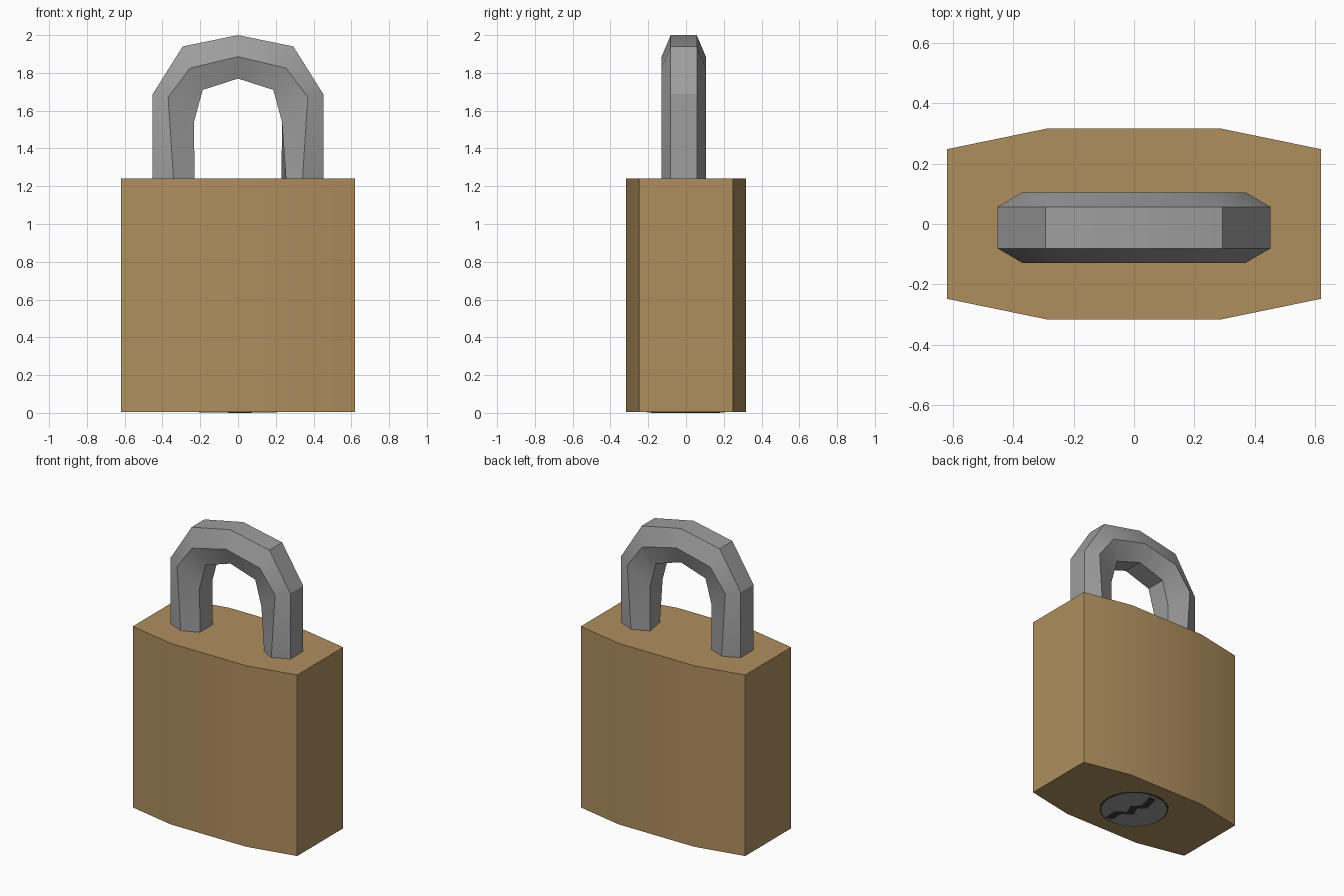
import bpy, bmesh, math

if "Cube" in bpy.data.objects:
    bpy.data.objects.remove(bpy.data.objects["Cube"])


def material(name, rgb):
    m = bpy.data.materials.new(name)
    m.diffuse_color = (*rgb, 1)
    m.use_nodes = True
    m.node_tree.nodes["Principled BSDF"].inputs["Base Color"].default_value = m.diffuse_color
    return m


brass = material("brass", (0.43, 0.275, 0.114))
steel = material("steel", (0.34, 0.34, 0.34))
dark = material("dark_keyway", (0.045, 0.045, 0.045))


def loft(name, rings, mat):
    """Skin a list of equal rings into a closed solid."""
    bm = bmesh.new()
    rows = [[bm.verts.new(p) for p in ring] for ring in rings]
    n = len(rows[0])
    for a, b in zip(rows, rows[1:]):
        for i in range(n):
            j = (i + 1) % n
            bm.faces.new((a[i], a[j], b[j], b[i]))
    bm.faces.new(rows[0][::-1])
    bm.faces.new(rows[-1])
    bmesh.ops.recalc_face_normals(bm, faces=bm.faces)
    me = bpy.data.meshes.new(name)
    bm.to_mesh(me)
    bm.free()
    me.materials.append(mat)
    ob = bpy.data.objects.new(name, me)
    bpy.context.collection.objects.link(ob)
    bpy.ops.object.select_all(action='DESELECT')
    ob.select_set(True)
    bpy.context.view_layer.objects.active = ob
    bpy.ops.object.shade_smooth_by_angle(angle=math.radians(30))
    return ob


def prism(name, outline, z0, z1, mat):
    return loft(name, [[(x, y, z) for x, y in outline] for z in (z0, z1)], mat)


def circle(r, n=24):
    return [(r * math.cos(2 * math.pi * i / n), r * math.sin(2 * math.pi * i / n))
            for i in range(n)]


# Body: bowed front and back
half = [(0.62, -0.248), (0.62, 0.248), (0.285, 0.317)]
body = half + [(-x, -y) for x, y in half]
body = half + [(-0.285, 0.317), (-0.62, 0.248), (-0.62, -0.248),
               (-0.285, -0.317), (0.285, -0.317)]
prism("body", body, 0.006, 1.24, brass)

# Shackle: six-sided bar; each station gives outer, middle and inner (x, z)
stations = [
    ((0.452, 1.22), (0.34, 1.22), (0.23, 1.22)),
    ((0.452, 1.687), (0.37, 1.67), (0.233, 1.54)),
    ((0.293, 1.94), (0.255, 1.825), (0.187, 1.71)),
    ((0, 2.0), (0, 1.886), (0, 1.77)),
]


def bar_ring(station, side):
    (ox, oz), (mx, mz), (ix, iz) = station
    yc, flat, wide = -0.012, 0.069, 0.117
    pts = [(ox, yc - flat, oz), (ox, yc + flat, oz), (mx, yc + wide, mz),
           (ix, yc + flat, iz), (ix, yc - flat, iz), (mx, yc - wide, mz)]
    return [(side * x, y, z) for x, y, z in pts]


rings = [bar_ring(s, -1) for s in stations]
rings += [bar_ring(s, 1) for s in stations[-2::-1]]
# latch side: inner front edge leans back a little at the foot
x, y, z = rings[-1][4]
rings[-1][4] = (x + 0.025, y, z)
loft("shackle", rings, steel)

# Lock cylinder under the body: dark gap, steel plug, zigzag keyway
prism("cylinder_gap", circle(0.217), 0.004, 0.012, dark)
prism("cylinder_plug", circle(0.207), 0.002, 0.010, steel)
path = [(0.05, -0.185), (0.05, -0.09), (-0.015, -0.05), (0.02, 0.02),
        (-0.03, 0.07), (0.0, 0.18)]
w = 0.024
keyway = [(x - w, y) for x, y in path] + [(x + w, y) for x, y in path[::-1]]
prism("keyway", keyway, 0.0, 0.008, dark)
